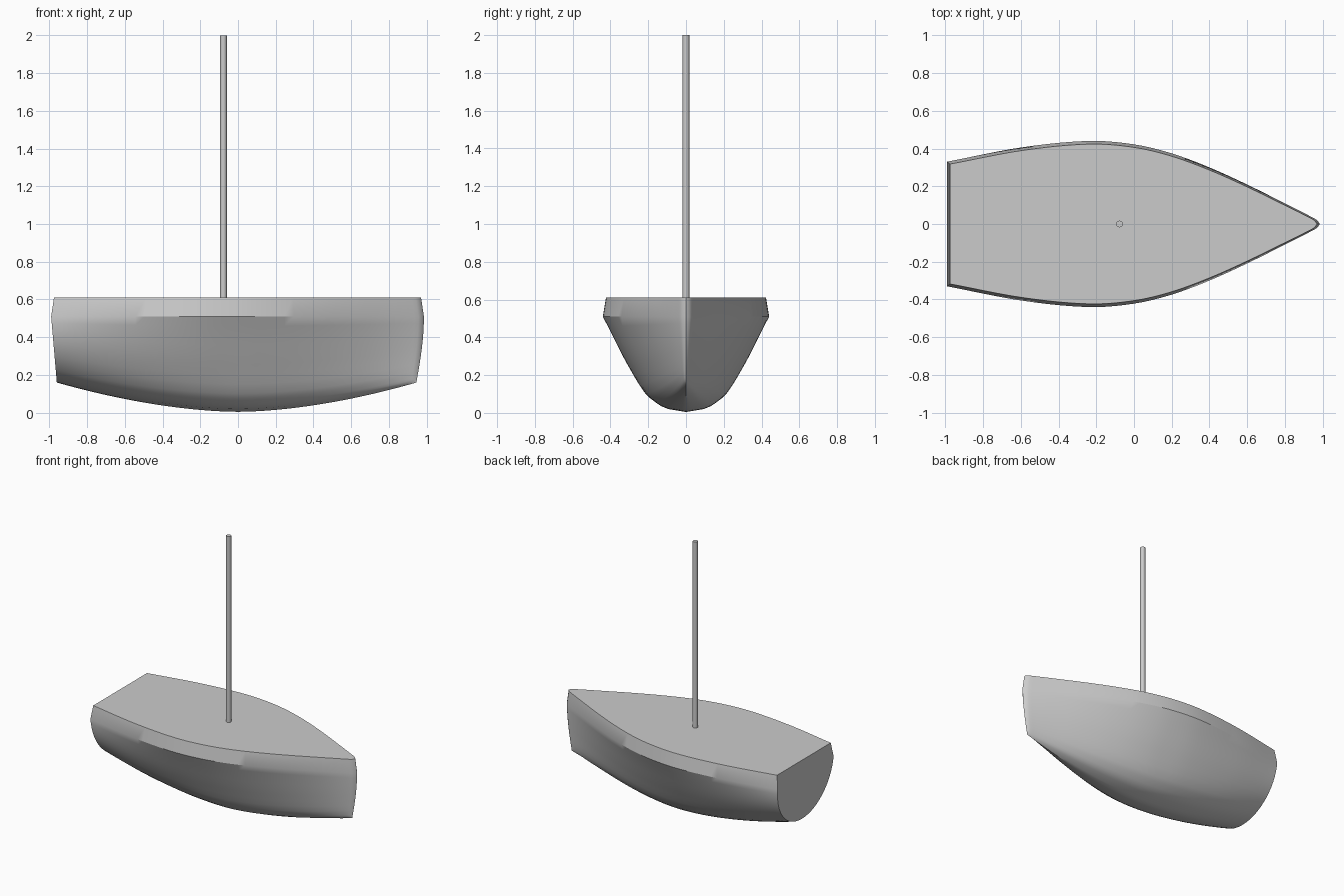
import bpy, bmesh, math

cube = bpy.data.objects.get("Cube")
if cube:
    bpy.data.objects.remove(cube, do_unlink=True)

grey = bpy.data.materials.new("plain_grey")
grey.use_nodes = True
colour = (0.6, 0.6, 0.6, 1)
grey.diffuse_color = colour
grey.node_tree.nodes["Principled BSDF"].inputs["Base Color"].default_value = colour

KNUCKLE, DECK = 0.51, 0.61


def curve(pts, x):
    """Smooth interpolation through a few points."""
    n = len(pts)

    def slope(i):
        a, b = pts[max(i - 1, 0)], pts[min(i + 1, n - 1)]
        return (b[1] - a[1]) / (b[0] - a[0])
    i = next((k for k in range(n - 2) if x <= pts[k + 1][0]), n - 2)
    (x0, y0), (x1, y1) = pts[i], pts[i + 1]
    d = x1 - x0
    t = (x - x0) / d
    return ((2*t**3 - 3*t*t + 1) * y0 + (t**3 - 2*t*t + t) * d * slope(i)
            + (3*t*t - 2*t**3) * y1 + (t**3 - t*t) * d * slope(i + 1))


# Half-breadth along the hull and the midship section (height, breadth)
PLAN = [(-1, .33), (-.6, .406), (-.24, .44), (0, .422), (.2, .375),
        (.4, .302), (.6, .213), (.8, .115), (.95, .04), (.985, .02), (1, 0)]
SECTION = [(0, 0), (.03, .22), (.09, .36), (.19, .49), (.39, .625),
           (.59, .75), (.8, .875), (1, 1)]
LEVELS = [0, .008, .03, .06, .09, .14, .19, .29, .39, .5, .6, .7, .8, .9, 1]
STATIONS = [-1 + i * .05 for i in range(39)] + [.95, .97, .985, .995, 1]


def station(u):
    """Half section from keel to deck edge, as (x, half breadth, z)."""
    keel = .005 + .155 * abs(u) ** 1.75
    w = curve(PLAN, u)
    round_mix = max(0, -u) ** 1.5
    pts = []
    for h in LEVELS:
        s = curve(SECTION, h)
        s += (math.sqrt(1 - (1 - h) ** 2) - s) * round_mix
        length = .96 + .03 * h if u < 0 else .945 + .04 * math.sin(h * math.pi / 2)
        pts.append((u * length, w * s, keel + (KNUCKLE - keel) * h))
    pts.append((u * (.975 if u < 0 else .97), w * .962, DECK))
    return pts


def finish(bm, name):
    bmesh.ops.remove_doubles(bm, verts=bm.verts, dist=1e-5)
    bmesh.ops.recalc_face_normals(bm, faces=bm.faces)
    mesh = bpy.data.meshes.new(name)
    bm.to_mesh(mesh)
    bm.free()
    mesh.materials.append(grey)
    obj = bpy.data.objects.new(name, mesh)
    bpy.context.collection.objects.link(obj)
    bpy.ops.object.select_all(action='DESELECT')
    obj.select_set(True)
    bpy.context.view_layer.objects.active = obj
    bpy.ops.object.shade_smooth_by_angle(angle=math.radians(30))
    return obj


# Hull: sections lofted from transom to bow, closed by deck and transom
bm = bmesh.new()
rings = []
for u in STATIONS:
    half = station(u)
    ring = [(x, y, z) for x, y, z in reversed(half)]
    ring += [(x, -y, z) for x, y, z in half[1:]]
    rings.append([bm.verts.new(p) for p in ring])
for a, b in zip(rings, rings[1:]):
    for i in range(len(a) - 1):
        bm.faces.new((a[i], a[i + 1], b[i + 1], b[i]))
port = [r[0] for r in rings]
starboard = [r[-1] for r in rings]
bm.faces.new(port + starboard[::-1])
bm.faces.new(rings[0])
finish(bm, "hull")

# Mast
bm = bmesh.new()
bmesh.ops.create_cone(bm, cap_ends=True, segments=24, radius1=.0175,
                      radius2=.0175, depth=2 - DECK + .02)
bmesh.ops.translate(bm, verts=bm.verts, vec=(-.077, 0, (2 + DECK - .02) / 2))
finish(bm, "mast")
